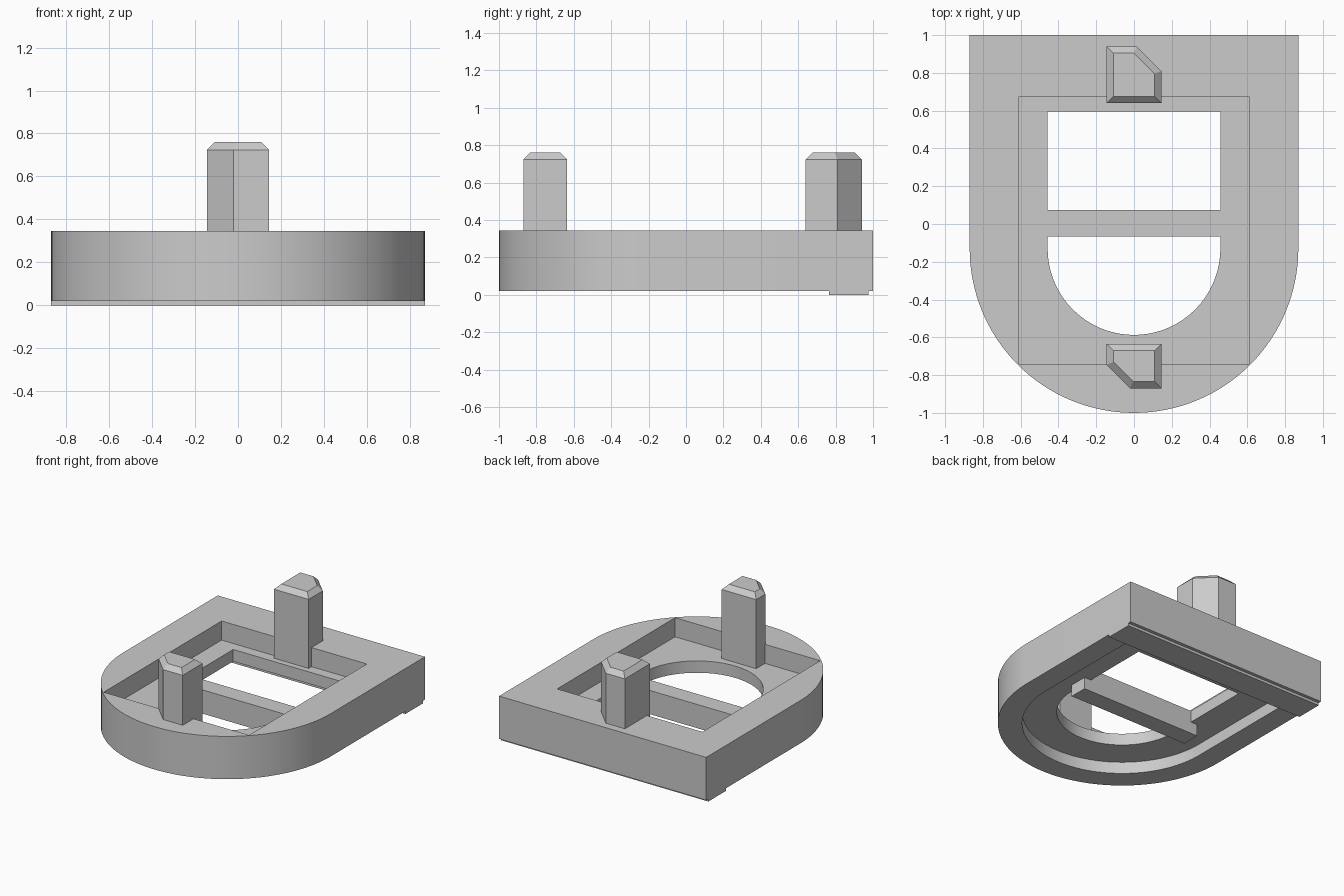
import bpy
import bmesh
import math

default = bpy.data.objects.get("Cube")
if default:
    bpy.data.objects.remove(default, do_unlink=True)

grey = bpy.data.materials.new("plain_grey")
grey.use_nodes = True
colour = (0.6, 0.6, 0.6, 1)
grey.diffuse_color = colour
grey.node_tree.nodes["Principled BSDF"].inputs["Base Color"].default_value = colour

ARC_Y = -0.13    # centre of every rounded front
FLOOR = 0.2      # floor of the upper pocket
CEILING = 0.11   # ceiling of the lower recess
BASE = 0.02      # underside of the body
TOP = 0.345


def rect(half_x, y0, y1):
    return [(-half_x, y0), (half_x, y0), (half_x, y1), (-half_x, y1)]


def arch(r, back, steps=64):
    """Straight back and sides with a semicircular front."""
    arc = [(r * math.cos(a), ARC_Y + r * math.sin(a))
           for a in (math.pi + math.pi * i / steps for i in range(steps + 1))]
    return arc + [(r, back), (-r, back)]


def prism(name, outline, z0, z1, bevel=0):
    """Extrude an outline upward, with an optional sloped rim on top."""
    bm = bmesh.new()
    base = bm.faces.new([bm.verts.new((x, y, z0)) for x, y in outline])
    out = bmesh.ops.extrude_face_region(bm, geom=[base])["geom"]
    cap = next(g for g in out if isinstance(g, bmesh.types.BMFace))
    bmesh.ops.translate(bm, verts=cap.verts, vec=(0, 0, z1 - bevel - z0))
    bmesh.ops.recalc_face_normals(bm, faces=bm.faces)
    if bevel:
        bmesh.ops.inset_individual(bm, faces=[cap], thickness=bevel,
                                   depth=bevel, use_even_offset=True)
    mesh = bpy.data.meshes.new(name)
    bm.to_mesh(mesh)
    bm.free()
    mesh.materials.append(grey)
    obj = bpy.data.objects.new(name, mesh)
    bpy.context.collection.objects.link(obj)
    return obj


def select(obj):
    bpy.ops.object.select_all(action='DESELECT')
    obj.select_set(True)
    bpy.context.view_layer.objects.active = obj


def cut(obj, cutter):
    cutter.hide_render = True
    select(obj)
    mod = obj.modifiers.new("cut", 'BOOLEAN')
    mod.operation = 'DIFFERENCE'
    mod.solver = 'EXACT'
    mod.object = cutter
    bpy.ops.object.modifier_apply(modifier=mod.name)
    bpy.data.objects.remove(cutter, do_unlink=True)


# Body with upper pocket, lower recess and a through opening
body = prism("body", arch(0.87, 1.0), BASE, TOP)
cut(body, prism("pocket_cutter", rect(0.61, -0.74, 0.675), FLOOR, 0.5))
cut(body, prism("recess_cutter", arch(0.7, 0.765), -0.2, CEILING))
cut(body, prism("opening_cutter", arch(0.457, 0.595), -0.3, 0.6))

# Crossbar over the opening, with a wider lower part under the floor
crossbar = prism("crossbar", rect(0.457, -0.065, 0.075), CEILING, FLOOR)
crossbar_foot = prism("crossbar_foot", rect(0.515, -0.065, 0.075), BASE, CEILING)

# Thin strip under the back edge
back_strip = prism("back_strip", rect(0.87, 0.765, 0.975), 0, BASE)

# Pegs, each with one clipped corner and a sloped rim
back_peg = prism("back_peg", [(-0.145, 0.64), (0.145, 0.64), (0.145, 0.81),
                              (0.015, 0.94), (-0.145, 0.94)], FLOOR, 0.76, 0.036)
front_peg = prism("front_peg", [(-0.02, -0.87), (0.145, -0.87), (0.145, -0.635),
                                (-0.145, -0.635), (-0.145, -0.745)], FLOOR, 0.76, 0.036)

for part in (body, crossbar, crossbar_foot, back_strip, back_peg, front_peg):
    select(part)
    bpy.ops.object.shade_smooth_by_angle(angle=math.radians(30))
